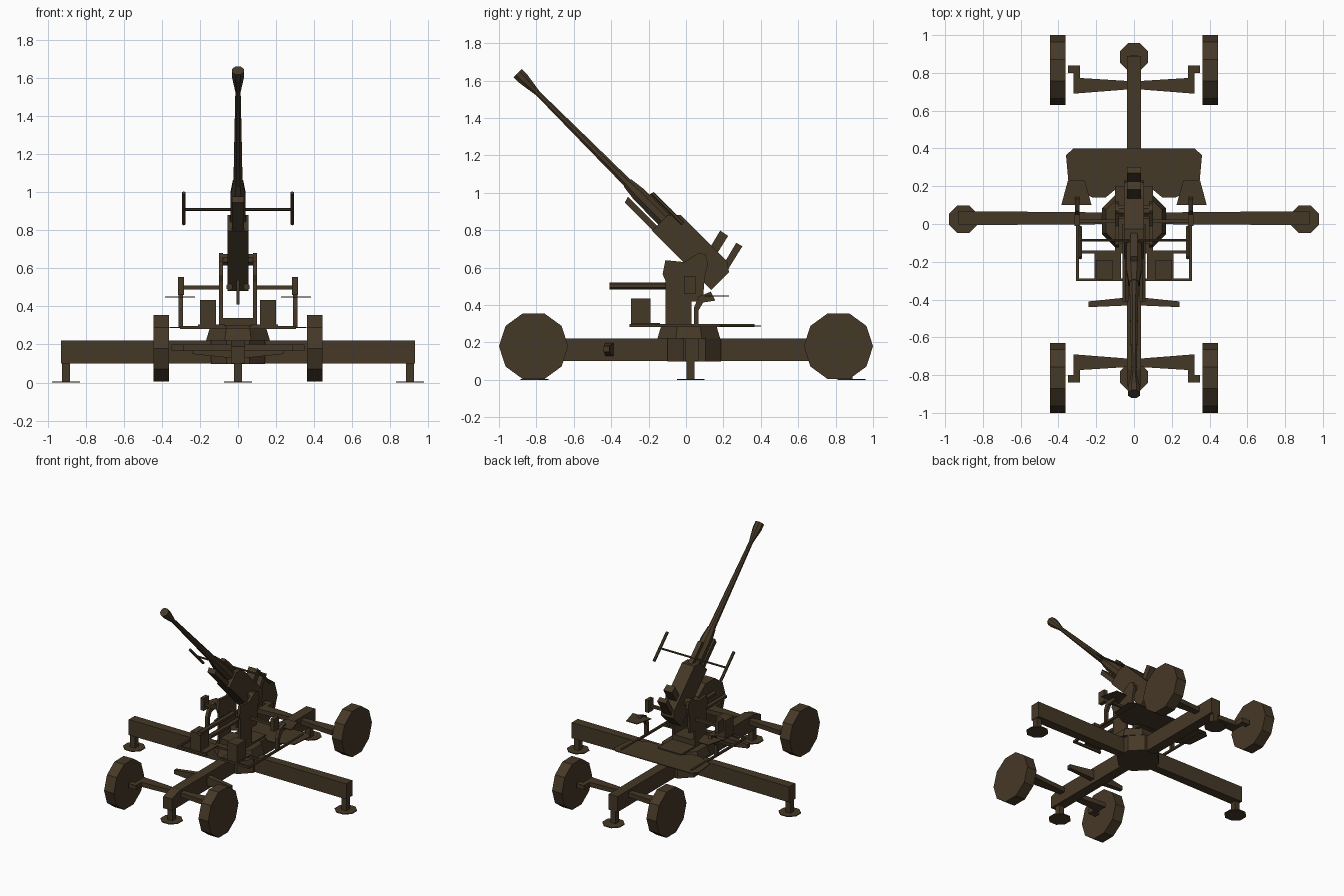
import bpy, math
from mathutils import Vector

paint = bpy.data.materials.new("olive_brown")
paint.diffuse_color = (0.060, 0.040, 0.020, 1)


def add(name, verts, faces):
    me = bpy.data.meshes.new(name)
    me.from_pydata([tuple(v) for v in verts], [], faces)
    me.materials.append(paint)
    ob = bpy.data.objects.new(name, me)
    bpy.context.collection.objects.link(ob)
    # consistent outward normals
    import bmesh
    bm = bmesh.new()
    bm.from_mesh(me)
    bmesh.ops.recalc_face_normals(bm, faces=bm.faces)
    bm.to_mesh(me)
    bm.free()
    return ob


def loft(name, rings):
    """Join equal-length rings of points and cap both ends."""
    n = len(rings[0])
    verts = [v for r in rings for v in r]
    faces = [(k * n + i, k * n + (i + 1) % n, (k + 1) * n + (i + 1) % n, (k + 1) * n + i)
             for k in range(len(rings) - 1) for i in range(n)]
    faces += [tuple(range(n))[::-1], tuple(range(len(verts) - n, len(verts)))]
    return add(name, verts, faces)


def box(name, x, y, z):
    return loft(name, [[(x[0], y[0], h), (x[1], y[0], h), (x[1], y[1], h), (x[0], y[1], h)] for h in z])


def plan(name, pts, z0, z1):
    return loft(name, [[(x, y, z) for x, y in pts] for z in (z0, z1)])


def side(name, pts, x0, x1):
    return loft(name, [[(x, y, z) for y, z in pts] for x in (x0, x1)])


def turned(name, origin, axis, stations, sides=8, phase=0.5):
    """Rings of (distance, radius) along an axis."""
    q = Vector(axis).to_track_quat('Z', 'Y')
    rings = []
    for d, r in stations:
        rings.append([Vector(origin) + q @ Vector((r * math.cos(math.tau * (i + phase) / sides),
                                                   r * math.sin(math.tau * (i + phase) / sides), d))
                      for i in range(sides)])
    return loft(name, rings)


def rod(name, p, q, r, sides=6):
    d = Vector(q) - Vector(p)
    return turned(name, p, d.normalized(), [(0, r), (d.length, r)], sides)


# Gun frame: s runs along the bore, t is perpendicular (45 degree elevation)
K = math.sqrt(0.5)


def gun(s, t):
    return (0.10 + K * (t - s), 0.64 + K * (t + s))


def gun_side(name, pts, half):
    return side(name, [gun(s, t) for s, t in pts], -half, half)


# Cross-shaped carriage
side("long_beam", [(-0.86, 0.10), (0.89, 0.10), (0.89, 0.22), (-0.77, 0.22), (-0.86, 0.19)], -0.038, 0.038)
for sx in (-1, 1):
    plan("side_beam", [(0, 0), (sx * 0.93, -0.006), (sx * 0.93, 0.068), (0, 0.06)], 0.10, 0.22)
turned("carriage_hub", (0, 0.045, 0), (0, 0, 1), [(0.098, 0.155), (0.222, 0.155)])

# Levelling jacks
for x, y in ((-0.905, 0.025), (0.905, 0.025), (0, 0.885), (0, -0.81)):
    turned("jack_foot", (x, y, 0), (0, 0, 1), [(0, 0.08), (0.006, 0.08)])
    post_y = 0.87 if y > 0.5 else y
    box("jack_post", (x - 0.021, x + 0.021), (post_y - 0.021, post_y + 0.021), (0.004, 0.12))

# Axles and wheels
for sy in (-1, 1):
    plan("axle", [(x, sy * y) for x, y in ((-0.32, 0.69), (0, 0.715), (0.32, 0.69),
                                           (0.32, 0.775), (0, 0.755), (-0.32, 0.775))], 0.165, 0.20)
    for sx in (-1, 1):
        plan("wheel_bracket", [(sx * x, sy * y) for x, y in ((0.285, 0.76), (0.32, 0.76), (0.32, 0.80),
                                                             (0.35, 0.80), (0.35, 0.84), (0.285, 0.84))],
             0.165, 0.20)
        ring = [(sy * 0.815 + 0.185 * math.cos(math.tau * i / 10),
                 0.18 + 0.185 * math.sin(math.tau * i / 10)) for i in range(10)]
        side("wheel", ring, sx * 0.362, sx * 0.445)

# Steering cross arm on the front beam
loft("cross_arm", [[(x, y0, z0), (x, y1, z0), (x, y1, z1), (x, y0, z1)] for x, y0, y1, z0, z1 in
                   ((-0.24, -0.44, -0.41, 0.15, 0.18), (0, -0.43, -0.385, 0.125, 0.20),
                    (0.24, -0.44, -0.41, 0.15, 0.18))])

# Turntable and crew platform
turned("turntable", (0, 0.015, 0), (0, 0, 1), [(0.22, 0.182), (0.288, 0.16)])
half = [(0, 0.40), (0.32, 0.40), (0.36, 0.365), (0.345, 0.20), (0.22, 0.14), (0.15, 0.14), (0.09, 0.19), (0, 0.19)]
plan("crew_platform", half + [(-x, y) for x, y in half[-2:0:-1]], 0.286, 0.292)
plan("turntable_deck", [(-0.1, -0.15), (0.1, -0.15), (0.1, 0.2), (-0.1, 0.2)], 0.284, 0.30)

for sx in (-1, 1):
    # Foot rail frame
    box("frame_rail", (sx * 0.292, sx * 0.306), (-0.302, 0.365), (0.282, 0.298))
    box("frame_front", (sx * 0.06, sx * 0.306), (-0.302, -0.288), (0.282, 0.298))
    box("frame_tie", (sx * 0.06, sx * 0.30), (-0.155, -0.14), (0.282, 0.298))
    # Equipment box on its tray
    box("box_tray", (sx * 0.07, sx * 0.21), (-0.295, -0.14), (0.298, 0.304))
    box("equipment_box", (sx * 0.115, sx * 0.20), (-0.295, -0.19), (0.304, 0.435))
    # Seat on a bent post
    path = [(0.055, 0.29), (0.055, 0.38), (0.08, 0.43), (0.145, 0.448)]
    loft("seat_post", [[(sx * 0.30 + dx, y + dy, z + dz) for dx, dy, dz in
                        ((-0.012, -0.012, 0.008 * k), (0.012, -0.012, 0.008 * k),
                         (0.012, 0.012, -0.008 * k), (-0.012, 0.012, -0.008 * k))]
                       for k, (y, z) in enumerate(path)])
    plan("seat", [(sx * 0.225, 0.10), (sx * 0.385, 0.10), (sx * 0.35, 0.23), (sx * 0.26, 0.23)], 0.446, 0.452)
    # Laying control beside the seat
    box("control_box", (sx * 0.285, sx * 0.315), (-0.01, 0.05), (0.46, 0.555))
    box("control_arm", (sx * 0.09, sx * 0.285), (0.005, 0.025), (0.49, 0.51))
    # Cradle cheek plate
    side("mount_cheek", [(-0.11, 0.295), (0.03, 0.295), (0.03, 0.42), (0.09, 0.42), (0.10, 0.55), (0.118, 0.62),
                         (0.105, 0.67), (0.07, 0.68), (-0.01, 0.63), (-0.11, 0.64), (-0.125, 0.565),
                         (-0.11, 0.53)], sx * 0.08, sx * 0.10)
    # Balancing spring tube
    rod("spring_tube", (sx * 0.045, -0.41, 0.503), (sx * 0.045, 0.0, 0.503), 0.019)
    # Sight rod
    rod("sight_rod", (sx * 0.285, *gun(0.45, 0.055)), (sx * 0.285, *gun(0.22, 0.055)), 0.011)

box("mount_base", (-0.08, 0.08), (-0.105, 0.03), (0.295, 0.34))
box("foot_lever", (-0.007, 0.007), (-0.02, 0.01), (0.41, 0.54))
rod("trunnion", (-0.10, 0.07, 0.645), (0.10, 0.07, 0.645), 0.032, 8)
rod("sight_bar", (-0.285, *gun(0.322, 0.06)), (0.285, *gun(0.322, 0.06)), 0.008)

# Receiver, cradle and loading hoppers
gun_side("receiver", [(-0.138, -0.088), (0.31, -0.088), (0.31, 0.03), (0.26, 0.08),
                      (-0.09, 0.08), (-0.138, 0.046)], 0.054)
gun_side("recoil_trough", [(0.30, -0.085), (0.52, -0.085), (0.53, -0.05), (0.30, -0.05)], 0.032)
gun_side("top_rail", [(0.25, 0.03), (0.46, 0.03), (0.45, 0.065), (0.25, 0.065)], 0.018)
for name, s, w, h in (("front_hopper", 0.012, 0.025, 0.18), ("rear_hopper", -0.09, 0.018, 0.195)):
    lean = 0.27 * (h - 0.06)
    gun_side(name, [(s - w - lean / 2, 0.04), (s + w - lean / 2, 0.04),
                    (s + w + lean / 2, h - 0.01), (s - w + lean / 2, h)], 0.036)

# Barrel with jacket and flared muzzle
bore = (0, -K, K)
turned("barrel_jacket", (0, 0.10, 0.64), bore, [(0.25, 0.045), (0.50, 0.042), (0.585, 0.03)])
turned("barrel", (0, 0.10, 0.64), bore, [(0.5, 0.027), (0.9, 0.021), (1.26, 0.015), (1.37, 0.033), (1.415, 0.033)])
